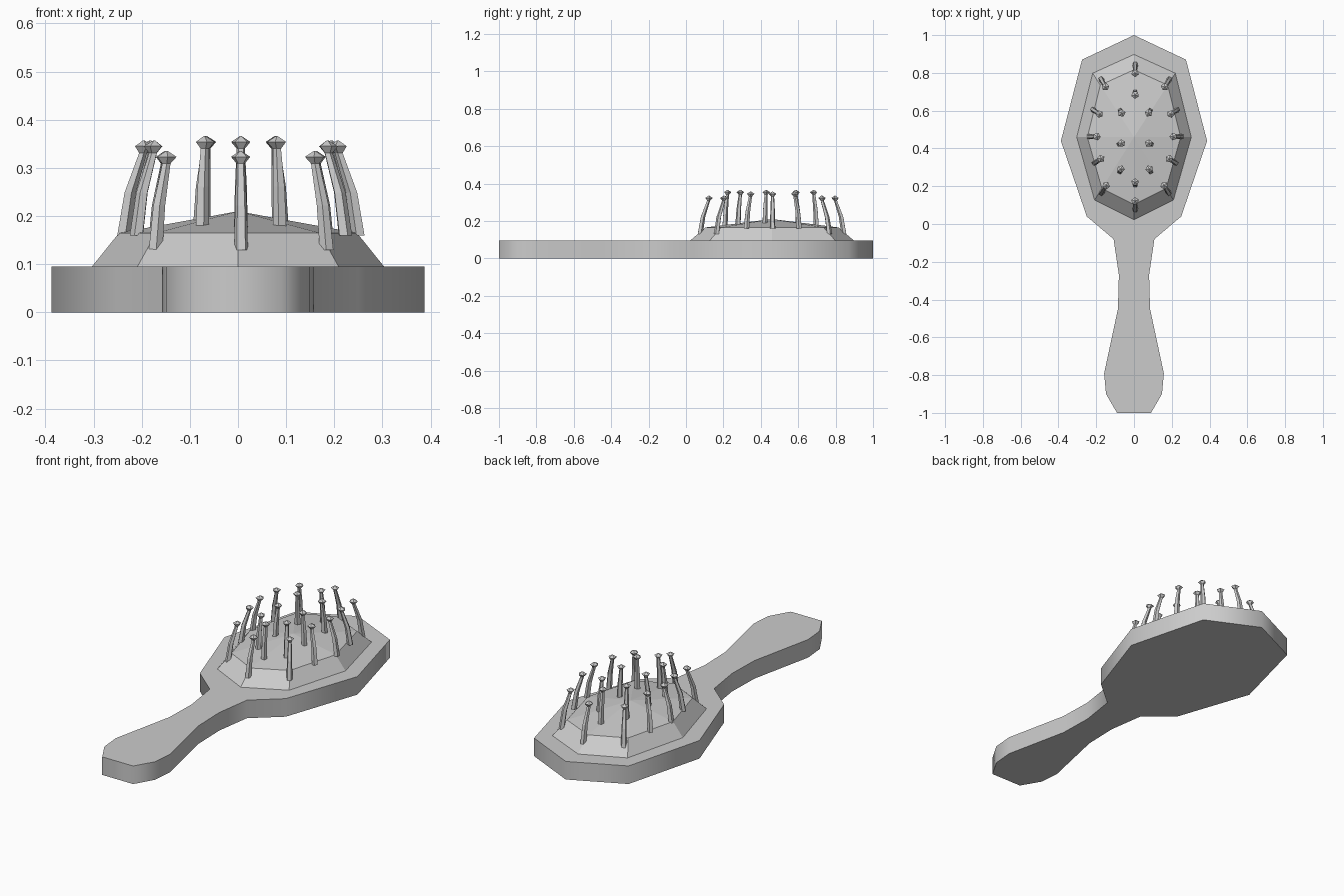
import bpy
import bmesh
import math
from mathutils import Vector

cube = bpy.data.objects.get("Cube")
if cube:
    bpy.data.objects.remove(cube, do_unlink=True)

grey = bpy.data.materials.new("plain grey")
grey.use_nodes = True
grey.diffuse_color = (0.6, 0.6, 0.6, 1)
grey.node_tree.nodes["Principled BSDF"].inputs["Base Color"].default_value = (0.6, 0.6, 0.6, 1)


def make_object(name, bm, smooth_angle=None):
    bmesh.ops.recalc_face_normals(bm, faces=bm.faces)
    mesh = bpy.data.meshes.new(name)
    bm.to_mesh(mesh)
    bm.free()
    mesh.materials.append(grey)
    obj = bpy.data.objects.new(name, mesh)
    bpy.context.collection.objects.link(obj)
    if smooth_angle:
        bpy.ops.object.select_all(action='DESELECT')
        obj.select_set(True)
        bpy.context.view_layer.objects.active = obj
        bpy.ops.object.shade_smooth_by_angle(angle=math.radians(smooth_angle))
    return obj


def mirrored(half):
    """Close a right-hand outline by mirroring it across x = 0."""
    return half + [(-x, y) for x, y in reversed(half) if x > 0]


def loft(bm, rings):
    """Skin a list of equal-length point rings and cap both ends."""
    loops = [[bm.verts.new(p) for p in ring] for ring in rings]
    for low, high in zip(loops, loops[1:]):
        for i in range(len(low)):
            j = (i + 1) % len(low)
            bm.faces.new((low[i], low[j], high[j], high[i]))
    bm.faces.new(loops[0][::-1])
    return bm.faces.new(loops[-1])


# Flat paddle with handle
outline = mirrored([(0, 1), (0.275, 0.87), (0.387, 0.44), (0.25, 0.04),
                    (0.108, -0.08), (0.08, -0.27), (0.085, -0.45),
                    (0.158, -0.79), (0.148, -0.9), (0.09, -1)])
bm = bmesh.new()
loft(bm, [[(x, y, z) for x, y in outline] for z in (0, 0.095)])
make_object("paddle_and_handle", bm, 70)

# Faceted cushion rising to a shallow peak
centre = Vector((0, 0.46))
rim = mirrored([(0, 0.9), (0.22, 0.8), (0.305, 0.46), (0.21, 0.125), (0, 0.02)])


def cushion_ring(scale, z):
    return [(x * scale, centre.y + (y - centre.y) * scale, z) for x, y in rim]


bm = bmesh.new()
top = loft(bm, [cushion_ring(1, 0.093), cushion_ring(0.81, 0.165)])
peak = bmesh.ops.poke(bm, faces=[top])["verts"][0]
peak.co = (0, centre.y, 0.21)
make_object("cushion", bm)


# Bristles: tapered shafts bending inward, each with a pointed bead
def bristle(name, x, y, lean, base_z, tip_z):
    middle = Vector((x, y))
    inward = (centre - middle).normalized()
    height = tip_z - base_z
    # (height, radius, share of the lean)
    sections = [(base_z, 0.015, -0.5), (base_z + height * 0.45, 0.013, -0.2),
                (tip_z - 0.026, 0.009, 0.4), (tip_z - 0.012, 0.021, 0.43),
                (tip_z, 0.002, 0.45)]
    facing = math.atan2(inward.y, inward.x)
    rings = []
    for z, radius, share in sections:
        mid = middle + inward * lean * share
        angles = [facing + math.tau * k / 5 for k in range(5)]
        rings.append([(mid.x + radius * math.cos(a), mid.y + radius * math.sin(a), z)
                      for a in angles])
    bm = bmesh.new()
    loft(bm, rings)
    make_object(name, bm)


end_row = (0.05, 0.13, 0.335)
side_row = (0.045, 0.16, 0.357)
inner_row = (0.015, 0.175, 0.366)
layout = [(0, 0.82, end_row), (0, 0.10, end_row), (0.168, 0.745, end_row),
          (0.165, 0.185, end_row), (0.205, 0.593, side_row),
          (0.222, 0.463, side_row), (0.197, 0.335, side_row),
          (0, 0.69, inner_row), (0, 0.215, inner_row), (0.075, 0.593, inner_row),
          (0.078, 0.425, inner_row), (0.078, 0.285, inner_row)]
shift = 0.006
for n, (x, y, row) in enumerate(layout, 1):
    bristle(f"bristle_left_{n}" if x else f"bristle_middle_{n}", x + shift, y, *row)
    if x:
        bristle(f"bristle_right_{n}", -x + shift, y, *row)
